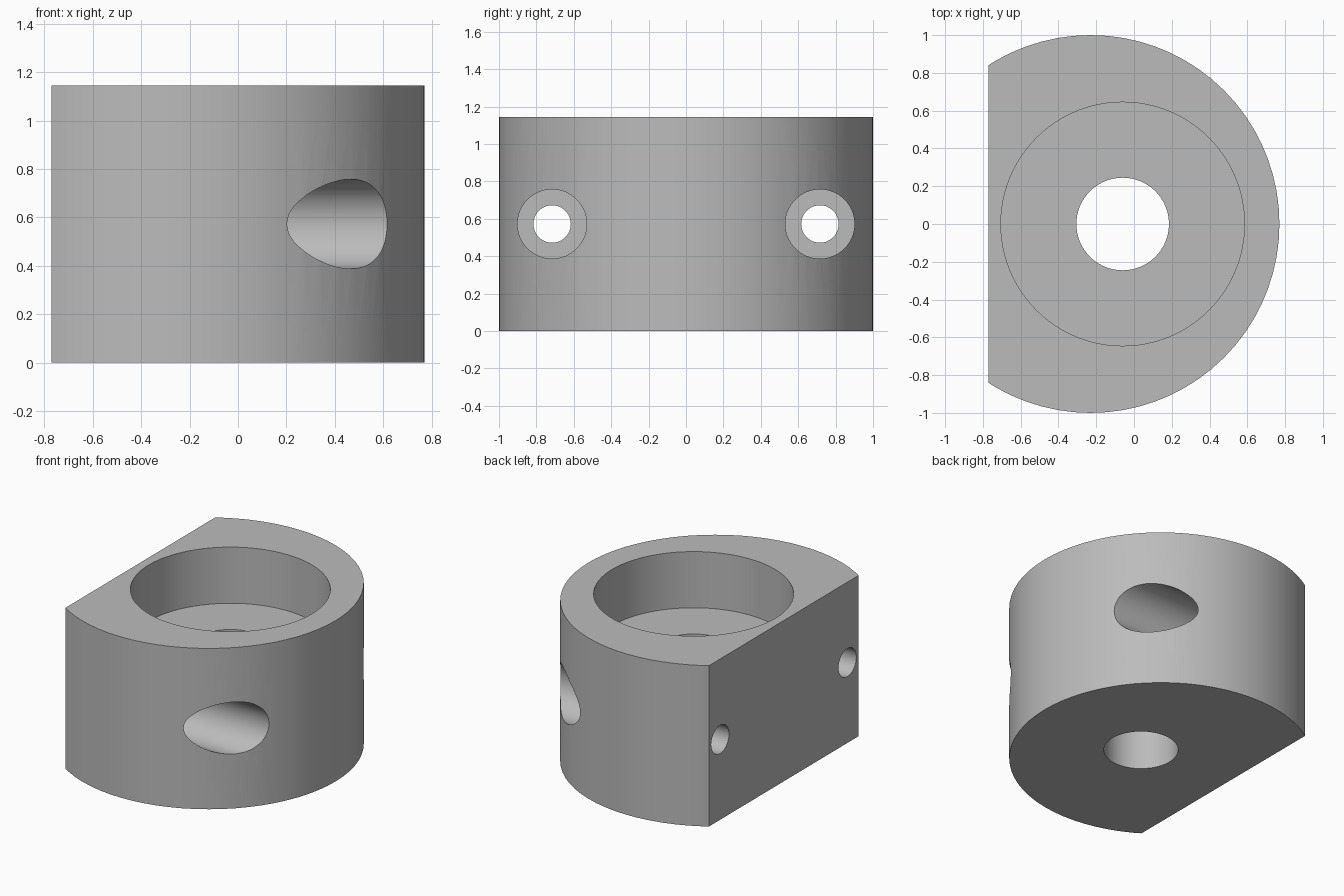
import bpy
import math

cube = bpy.data.objects.get("Cube")
if cube:
    bpy.data.objects.remove(cube, do_unlink=True)

HEIGHT = 1.145
FLAT_X = -0.77
RECESS_FLOOR = 0.745

grey = bpy.data.materials.new("plain grey")
grey.use_nodes = True
colour = (0.5, 0.5, 0.5, 1)
grey.diffuse_color = colour
grey.node_tree.nodes["Principled BSDF"].inputs["Base Color"].default_value = colour


def cylinder(name, radius, start, end, x=0, y=0, z=0, along_x=False, sides=96):
    """Cylinder spanning start..end along z, or along x."""
    mid = (start + end) / 2
    place = (mid, y, z) if along_x else (x, y, mid)
    turn = (0, math.pi / 2, 0) if along_x else (0, 0, 0)
    bpy.ops.mesh.primitive_cylinder_add(vertices=sides, radius=radius, depth=end - start,
                                        location=place, rotation=turn)
    obj = bpy.context.object
    obj.name = name
    obj.data.materials.append(grey)
    return obj


# Round block
body = cylinder("bearing_block", 1, 0, HEIGHT, x=-0.23, sides=72)

# Flat mounting face
bpy.ops.mesh.primitive_cube_add(size=3, location=(FLAT_X - 1.5, 0, HEIGHT / 2))
flat = bpy.context.object
flat.name = "flat_cutter"
flat.data.materials.append(grey)
cutters = [flat]

# Bearing recess and shaft hole
cutters.append(cylinder("recess_cutter", 0.645, RECESS_FLOOR, 1.5, x=-0.06))
cutters.append(cylinder("shaft_hole_cutter", 0.245, -0.5, 1.0, x=-0.06))

# Counterbored screw holes on both sides
for side, label in ((-1, "right"), (1, "left")):
    spot = dict(y=side * 0.716, z=HEIGHT / 2, along_x=True, sides=64)
    cutters.append(cylinder(label + "_screw_cutter", 0.1, -1.2, 0.5, **spot))
    cutters.append(cylinder(label + "_counterbore_cutter", 0.185, -0.42, 1.2, **spot))

# Cut the block, then drop the cutters
bpy.context.view_layer.objects.active = body
for cutter in cutters:
    cut = body.modifiers.new(cutter.name, "BOOLEAN")
    cut.operation = "DIFFERENCE"
    cut.solver = "EXACT"
    cut.object = cutter
    cutter.hide_render = True
    bpy.ops.object.modifier_apply(modifier=cut.name)
for cutter in cutters:
    bpy.data.objects.remove(cutter, do_unlink=True)

bpy.ops.object.select_all(action="DESELECT")
body.select_set(True)
bpy.context.view_layer.objects.active = body
bpy.ops.object.shade_smooth_by_angle(angle=math.radians(30))
